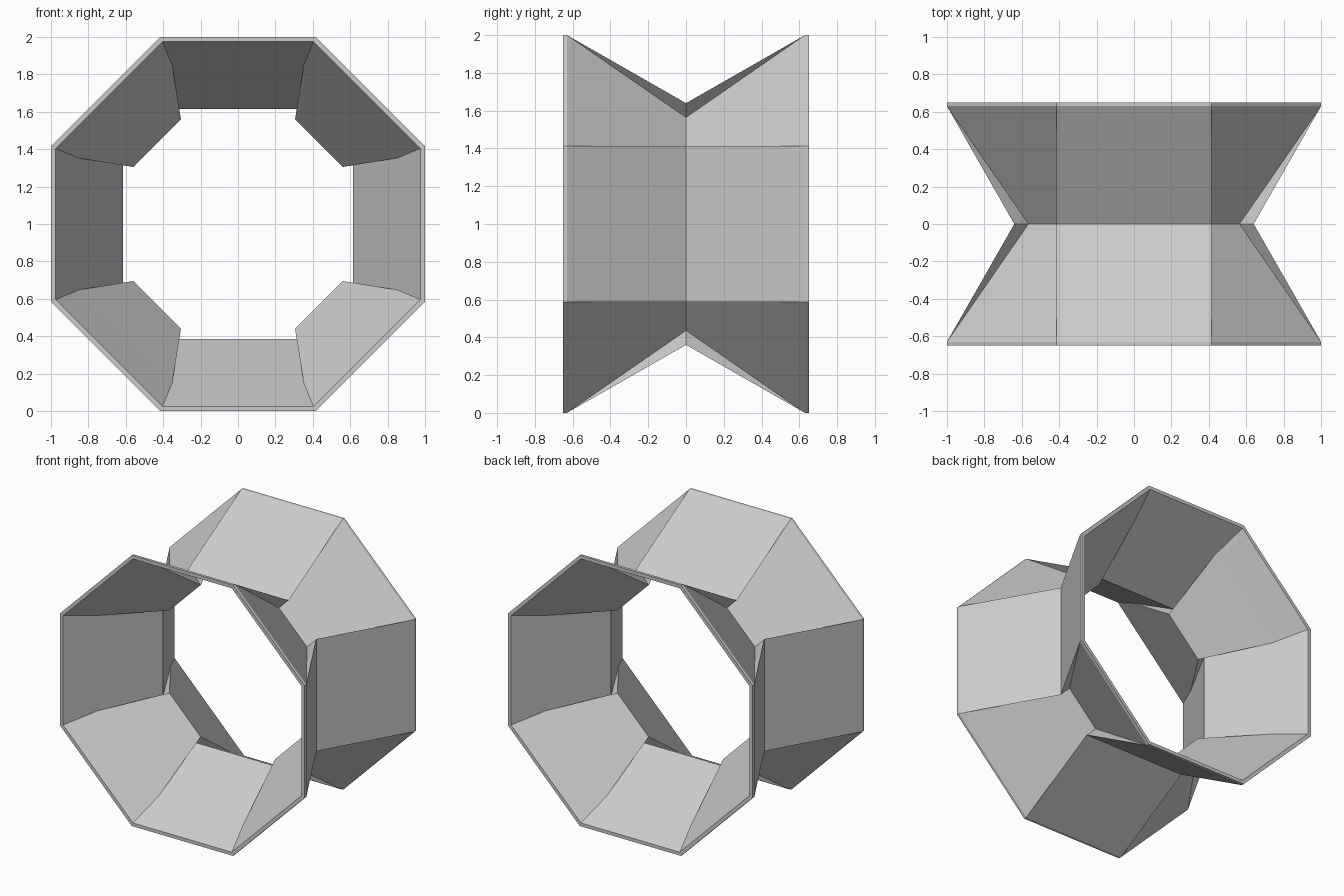
import bpy
import bmesh
from mathutils import Vector

cube = bpy.data.objects.get("Cube")
if cube:
    bpy.data.objects.remove(cube, do_unlink=True)

T = 2 ** 0.5 - 1                       # half side of an octagon with apothem 1

# Corner points of one panel (x, y, distance up from the axis)
rim_out = Vector((T, -0.65, 1))
lip_out = Vector((T, -0.63, 1))
waist_out = Vector((T, 0, 0.64))
fold_out = Vector((0.335, 0, 0.564))
rim_in = Vector((0.975 * T, -0.65, 0.975))
split_in = Vector((0.85 * T, -0.425, 0.85))
waist_in = Vector((0.349, 0, 0.614))
fold_in = Vector((0.305, 0, 0.561))


def across(p):                         # other side of a straight panel
    return Vector((-p.x, p.y, p.z))


def diagonal(p):                       # other side of a corner panel
    return Vector((p.z, p.y, p.x))


def strip(points, flip):               # quads between a point chain and its reflection
    return [[a, b, flip(b), flip(a)] for a, b in zip(points, points[1:])]


# One quarter: straight panel, corner panel and the undercut gussets between them
shell = [split_in, rim_in, rim_out, lip_out]
faces = strip([waist_in] + shell + [waist_out], across)
faces += strip([fold_in] + shell + [fold_out], diagonal)
gussets = [[lip_out, waist_out, fold_out], [split_in, waist_in, fold_in]]
faces += gussets + [[diagonal(p) for p in g] for g in gussets]

bm = bmesh.new()
for side in (1, -1):                   # front and back halves
    for quarter in range(4):
        for face in faces:
            corners = []
            for p in face:
                x, z = p.x, p.z
                for _ in range(quarter):
                    x, z = z, -x
                corners.append(bm.verts.new((x, p.y * side, z + 1)))
            bm.faces.new(corners)
bmesh.ops.remove_doubles(bm, verts=bm.verts[:], dist=0.0005)
bmesh.ops.recalc_face_normals(bm, faces=bm.faces[:])

mesh = bpy.data.meshes.new("pinched_octagon_ring")
bm.to_mesh(mesh)
bm.free()
ring = bpy.data.objects.new("pinched_octagon_ring", mesh)
bpy.context.collection.objects.link(ring)

# Plain grey
grey = bpy.data.materials.new("plain_grey")
grey.use_nodes = True
colour = (0.6, 0.6, 0.6, 1)
grey.diffuse_color = colour
grey.node_tree.nodes["Principled BSDF"].inputs["Base Color"].default_value = colour
mesh.materials.append(grey)
